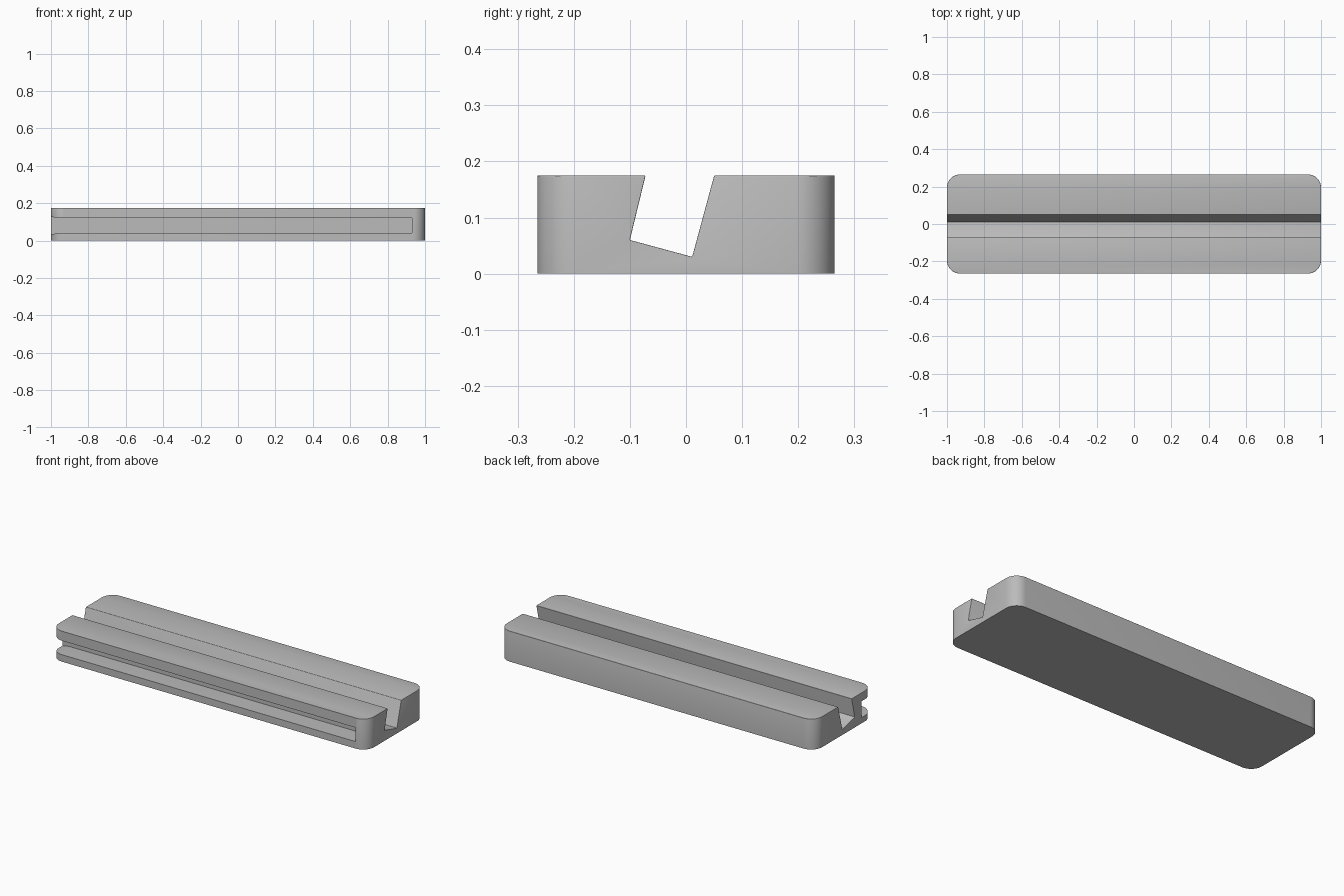
import bpy, bmesh, math
from mathutils import Vector

old = bpy.data.objects.get("Cube")
if old:
    bpy.data.objects.remove(old, do_unlink=True)

LENGTH, DEPTH, HEIGHT = 2.0, 0.53, 0.175
CORNER, EDGE = 0.07, 0.006

# Single flat colour
grey = bpy.data.materials.new("plain grey")
grey.use_nodes = True
color = (0.5, 0.5, 0.5, 1)
grey.diffuse_color = color
grey.node_tree.nodes["Principled BSDF"].inputs["Base Color"].default_value = color


def prism(name, points, sweep):
    """Extrude a closed outline of 3D points along the sweep vector."""
    bm = bmesh.new()
    face = bm.faces.new([bm.verts.new(p) for p in points])
    ext = bmesh.ops.extrude_face_region(bm, geom=[face])
    verts = [g for g in ext["geom"] if isinstance(g, bmesh.types.BMVert)]
    bmesh.ops.translate(bm, vec=Vector(sweep), verts=verts)
    bmesh.ops.recalc_face_normals(bm, faces=bm.faces)
    mesh = bpy.data.meshes.new(name)
    bm.to_mesh(mesh)
    bm.free()
    obj = bpy.data.objects.new(name, mesh)
    bpy.context.collection.objects.link(obj)
    mesh.materials.append(grey)
    return obj


def cut(target, cutter):
    """Subtract the cutter and apply the result, then drop the cutter."""
    mod = target.modifiers.new("cut", "BOOLEAN")
    mod.operation = "DIFFERENCE"
    mod.solver = "EXACT"
    mod.object = cutter
    bpy.context.view_layer.objects.active = target
    bpy.ops.object.modifier_apply(modifier=mod.name)
    bpy.data.objects.remove(cutter, do_unlink=True)


# Base block with rounded corners in plan
outline = []
for i, (sx, sy) in enumerate([(1, 1), (-1, 1), (-1, -1), (1, -1)]):
    for k in range(11):
        a = math.pi / 2 * (i + k / 10)
        outline.append((sx * (LENGTH / 2 - CORNER) + CORNER * math.cos(a),
                        sy * (DEPTH / 2 - CORNER) + CORNER * math.sin(a), 0))
base = prism("stand_base", outline, (0, 0, HEIGHT))

# Leaning slot running the full length
slot = [(-0.066, 0.2), (-0.1, 0.06), (0.011, 0.03), (0.057, 0.2)]
cut(base, prism("slot_cutter", [(-1.2, y, z) for y, z in slot], (2.4, 0, 0)))

# Soften the edges, leaving the straight front edges crisp
bm = bmesh.new()
bm.from_mesh(base.data)
bmesh.ops.dissolve_limit(bm, angle_limit=0.01, verts=bm.verts, edges=bm.edges)


def is_soft(edge):
    front = all(v.co.y < -DEPTH / 2 + 0.001 for v in edge.verts)
    bottom = all(v.co.z < 0.001 for v in edge.verts)
    return edge.calc_face_angle(0) > 0.5 and not front and not bottom


bmesh.ops.bevel(bm, geom=[e for e in bm.edges if is_soft(e)], offset=EDGE,
                offset_type="OFFSET", segments=3, profile=0.5,
                affect="EDGES", clamp_overlap=True)
bm.to_mesh(base.data)
bm.free()

# Front channel, closed at one end and flared at the open end
channel = [(-1.02, 0.025), (-1.0, 0.033), (-0.96, 0.04), (0.93, 0.04),
           (0.93, 0.12), (-0.96, 0.12), (-1.0, 0.127), (-1.02, 0.135)]
cut(base, prism("channel_cutter", [(x, -0.4, z) for x, z in channel], (0, 0.24, 0)))

# Smooth shading with sharp edges kept
bpy.ops.object.select_all(action="DESELECT")
base.select_set(True)
bpy.context.view_layer.objects.active = base
bpy.ops.object.shade_smooth_by_angle(angle=math.radians(30))
